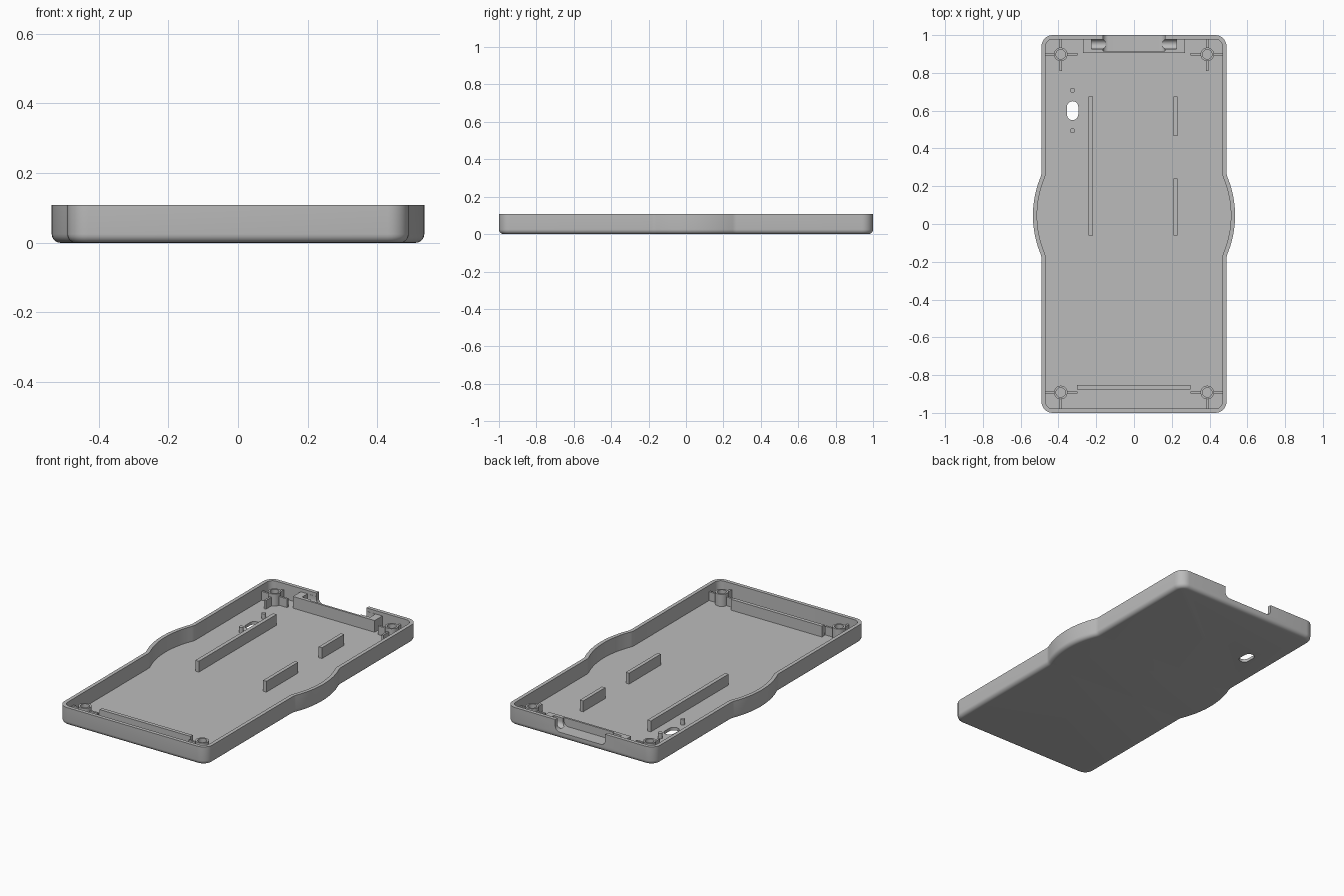
import bpy, bmesh, math
from math import pi, cos, sin

old = bpy.data.objects.get("Cube")
if old:
    bpy.data.objects.remove(old, do_unlink=True)

GREY = (0.5, 0.5, 0.5, 1.0)
mat = bpy.data.materials.new("light grey plastic")
mat.use_nodes = True
mat.diffuse_color = GREY
bsdf = mat.node_tree.nodes["Principled BSDF"]
bsdf.inputs["Base Color"].default_value = GREY
bsdf.inputs["Roughness"].default_value = 0.6

HW, HL, TOP = 0.49, 1.0, 0.108      # half width, half length, rim height
WALL, FLOOR = 0.022, 0.018
CORNER, BULGE, BULGE_Y, BLEND = 0.06, 0.535, 0.045, 0.06


# --- helpers ---
def stack(name, rings):
    """Solid made by bridging equal-sized rings of points and capping the ends."""
    bm = bmesh.new()
    loops = [[bm.verts.new(p) for p in ring] for ring in rings]
    n = len(loops[0])
    for a, b in zip(loops, loops[1:]):
        for i in range(n):
            j = (i + 1) % n
            bm.faces.new((a[i], a[j], b[j], b[i]))
    bm.faces.new(loops[0][::-1])
    bm.faces.new(loops[-1])
    bmesh.ops.recalc_face_normals(bm, faces=bm.faces)
    me = bpy.data.meshes.new(name)
    bm.to_mesh(me)
    bm.free()
    me.materials.append(mat)
    ob = bpy.data.objects.new(name, me)
    bpy.context.collection.objects.link(ob)
    return ob


def box(name, x0, x1, y0, y1, z0, z1):
    base = [(x0, y0), (x1, y0), (x1, y1), (x0, y1)]
    return stack(name, [[(x, y, z) for x, y in base] for z in (z0, z1)])


def arc(cx, cy, r, a0, a1, n):
    return [(cx + r * cos(a0 + (a1 - a0) * i / n),
             cy + r * sin(a0 + (a1 - a0) * i / n)) for i in range(n + 1)]


def lathe(name, x, y, profile, n=32):
    return stack(name, [[(px, py, z) for px, py in arc(x, y, r, 0, 2 * pi, n)[:-1]]
                        for r, z in profile])


def cut(ob, cutter):
    cutter.hide_render = True
    mod = ob.modifiers.new("cut", 'BOOLEAN')
    mod.operation, mod.solver, mod.object = 'DIFFERENCE', 'EXACT', cutter
    bpy.context.view_layer.objects.active = ob
    bpy.ops.object.modifier_apply(modifier=mod.name)


def outline(d, z):
    """Case outline moved inward by d: rounded corners and blended side bulges."""
    fx = HW + BLEND
    dy = math.sqrt((BULGE + BLEND) ** 2 - fx ** 2)
    a = math.atan2(dy, fx)
    r = CORNER - d
    side = arc(HW - CORNER, -HL + CORNER, r, -pi / 2, 0, 8)
    side += arc(fx, BULGE_Y - dy, BLEND + d, pi, pi - a, 5)
    side += arc(0, BULGE_Y, BULGE - d, -a, a, 20)[1:-1]
    side += arc(fx, BULGE_Y + dy, BLEND + d, pi + a, pi, 5)
    side += arc(HW - CORNER, HL - CORNER, r, 0, pi / 2, 8)
    return [(x, y, z) for x, y in side + [(-x, y) for x, y in reversed(side)]]


# --- case tray: filleted underside, thin walls, flat floor ---
F = 0.025
levels = [(F * (1 - sin(t)), F * (1 - cos(t))) for t in [pi / 2 * i / 5 for i in range(6)]]
levels += [(0, TOP), (WALL, TOP), (WALL, FLOOR)]
tray = stack("case_tray", [outline(d, z) for d, z in levels])

# --- oval switch hole through the floor ---
SX, SY = -0.325, 0.6
oval = arc(SX, SY + 0.02, 0.03, 0, pi, 12) + arc(SX, SY - 0.02, 0.03, pi, 2 * pi, 12)
hole = stack("switch_hole_cutter", [[(x, y, z) for x, y in oval] for z in (-0.1, 0.06)])
cut(tray, hole)

# --- connector housing at the back, open through the back wall ---
housing = box("connector_housing", -0.27, 0.27, 0.905, 0.985, FLOOR - 0.004, 0.088)
slot = arc(-0.135, 0.07, 0.03, pi, 1.5 * pi, 8) + arc(0.135, 0.07, 0.03, 1.5 * pi, 2 * pi, 8)
slot += [(0.165, 0.2), (-0.165, 0.2)]
opening = stack("connector_opening_cutter", [[(x, y, z) for x, z in slot] for y in (0.917, 1.1)])
cut(tray, opening)
cut(housing, opening)
cutters = [hole, opening]

# side pockets with half-round bottoms
pocket = arc(0.952, 0.065, 0.025, pi, 2 * pi, 12) + [(0.977, 0.2), (0.927, 0.2)]
for s in (-1, 1):
    c = stack("pocket_cutter", [[(s * x, y, z) for y, z in pocket] for x in (0.15, 0.225)])
    cut(housing, c)
    cutters.append(c)
for c in cutters:
    bpy.data.objects.remove(c, do_unlink=True)

# --- screw posts with bracing fins in the four corners ---
Z0 = FLOOR - 0.004
FIN, FIN_TOP = 0.006, 0.07
for sx, xn in ((-1, "right"), (1, "left")):
    for py, yn in ((0.898, "back"), (-0.892, "front")):
        px = sx * 0.388
        tag = f"{yn}_{xn}"
        lathe(f"screw_post_{tag}", px, py,
              [(0.036, Z0), (0.036, 0.09), (0.025, 0.09), (0.025, 0.03)])
        for part, e0, e1 in (("outer", 0.033, 0.088), ("inner", -0.088, -0.033)):
            xs = sorted((px + sx * e0, px + sx * e1))
            box(f"{part}_fin_{tag}", *xs, py - FIN, py + FIN, Z0, FIN_TOP)
        s = 1 if py > 0 else -1
        ys = sorted((py + s * 0.033, s * 0.985))
        box(f"wall_fin_{tag}", px - FIN, px + FIN, *ys, Z0, FIN_TOP)
        if py > 0:
            box(f"long_fin_{tag}", px - FIN, px + FIN, py - 0.088, py - 0.033, Z0, FIN_TOP)

# --- upright ribs on the floor ---
for name, x0, x1, y0, y1 in (("long_rib", -0.24, -0.217, -0.06, 0.675),
                             ("back_short_rib", 0.208, 0.23, 0.465, 0.675),
                             ("middle_short_rib", 0.208, 0.23, -0.06, 0.24),
                             ("front_rib", -0.302, 0.298, -0.875, -0.853)):
    box(name, x0, x1, y0, y1, Z0, 0.083)

# --- locating pegs either side of the switch hole ---
for name, y in (("back_peg", 0.708), ("front_peg", 0.494)):
    lathe(name, SX, y, [(0.013, Z0), (0.013, 0.05)], 20)

# --- smooth curves, sharp edges ---
bpy.ops.object.select_all(action='DESELECT')
for ob in bpy.context.scene.objects:
    if ob.type == 'MESH' and mat.name in ob.data.materials:
        ob.select_set(True)
        bpy.context.view_layer.objects.active = ob
bpy.ops.object.shade_smooth_by_angle(angle=math.radians(30))
